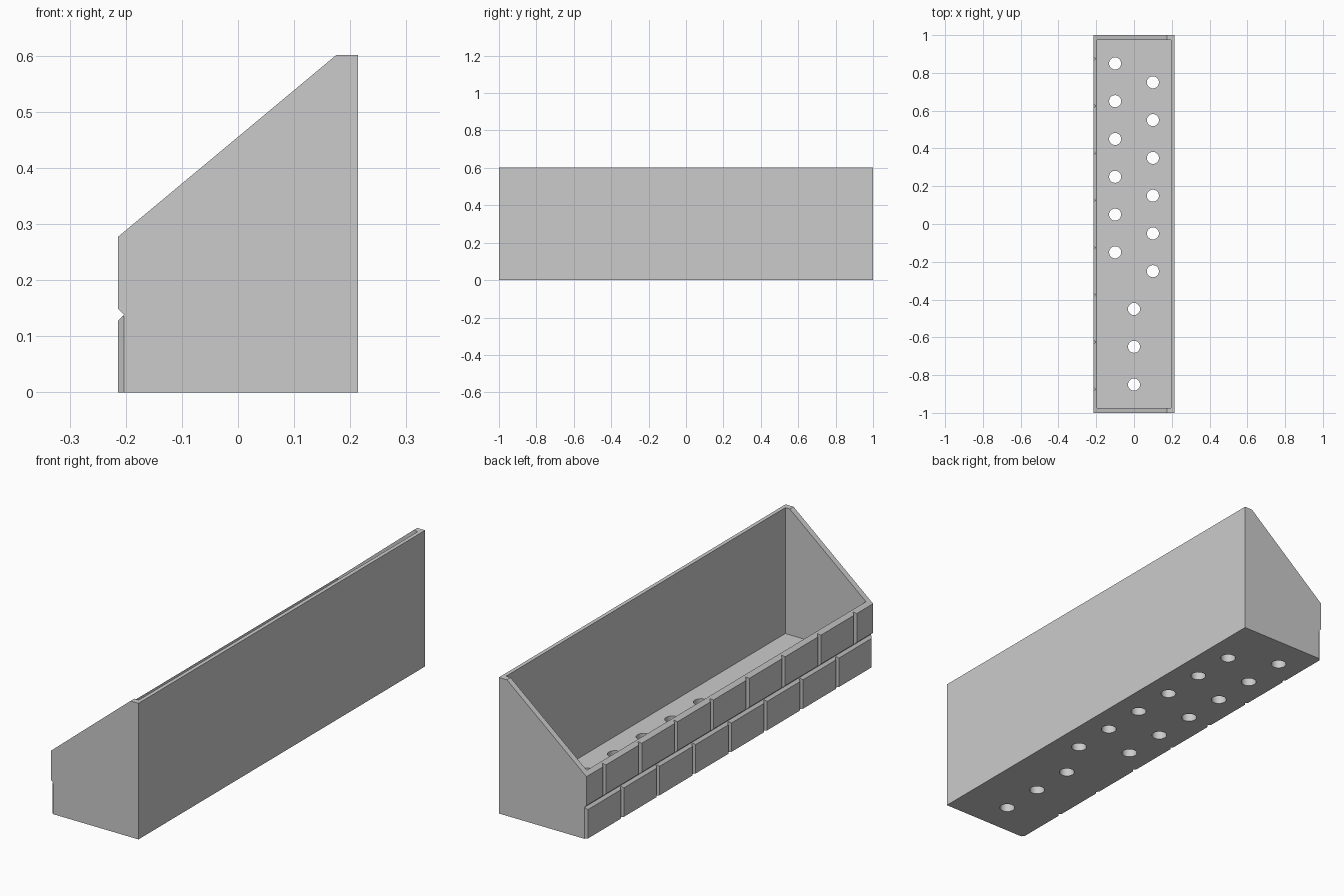
import bpy, bmesh
from mathutils import Vector

cube = bpy.data.objects.get("Cube")
if cube:
    bpy.data.objects.remove(cube, do_unlink=True)

HALF_W, HALF_L, HEIGHT = 0.214, 1.0, 0.601
FRONT_H, FLOOR = 0.277, 0.045
INNER_W, INNER_L = 0.197, 0.974
GROOVE = 0.0107
SEAM_Z = FRONT_H / 2

grey = bpy.data.materials.new("grey plastic")
grey.diffuse_color = (0.6, 0.6, 0.6, 1)
grey.use_nodes = True
grey.node_tree.nodes["Principled BSDF"].inputs["Base Color"].default_value = (0.6, 0.6, 0.6, 1)


def prism(name, profile, sweep):
    """Extrude a closed 3D outline along the sweep vector."""
    bm = bmesh.new()
    face = bm.faces.new([bm.verts.new(p) for p in profile])
    new = bmesh.ops.extrude_face_region(bm, geom=[face])["geom"]
    moved = [v for v in new if isinstance(v, bmesh.types.BMVert)]
    bmesh.ops.translate(bm, verts=moved, vec=Vector(sweep))
    bmesh.ops.recalc_face_normals(bm, faces=bm.faces)
    mesh = bpy.data.meshes.new(name)
    bm.to_mesh(mesh)
    bm.free()
    mesh.materials.append(grey)
    obj = bpy.data.objects.new(name, mesh)
    bpy.context.collection.objects.link(obj)
    return obj


def cut(body, cutter):
    """Subtract the cutter for good and remove it."""
    mod = body.modifiers.new("cut", 'BOOLEAN')
    mod.operation, mod.solver, mod.object = 'DIFFERENCE', 'EXACT', cutter
    bpy.context.view_layer.objects.active = body
    bpy.ops.object.modifier_apply(modifier=mod.name)
    bpy.data.objects.remove(cutter, do_unlink=True)


# Trough body with sloping ends
outline = [(-HALF_W, 0), (HALF_W, 0), (HALF_W, HEIGHT), (0.175, HEIGHT), (-HALF_W, FRONT_H)]
planter = prism("planter_trough", [(x, -HALF_L, z) for x, z in outline], (0, 2 * HALF_L, 0))

# Hollow inside
corners = [(-1, -1), (1, -1), (1, 1), (-1, 1)]
cut(planter, prism("cavity", [(sx * INNER_W, sy * INNER_L, FLOOR) for sx, sy in corners], (0, 0, 1)))

# Horizontal brick seam: V section, widened past the wall so it opens cleanly
tip, mouth = GROOVE - HALF_W, -HALF_W - GROOVE
vee = [(tip, 0), (mouth, 2 * GROOVE), (mouth, -2 * GROOVE)]
cut(planter, prism("seam", [(x, -1.1, SEAM_Z + s) for x, s in vee], (0, 2.2, 0)))

# Vertical brick seams, staggered between the two courses
lower = [(-1 + 0.25 * i, -0.1, SEAM_Z - 0.003) for i in range(9)]
upper = [(-0.875 + 0.25 * i, SEAM_Z + 0.003, 0.4) for i in range(8)]
for y, z0, z1 in lower + upper:
    cut(planter, prism("joint", [(x, y + s, z0) for x, s in vee], (0, 0, z1 - z0)))

# Drain holes through the floor
holes = [(-0.1, 0.85 - 0.2 * i) for i in range(6)]
holes += [(0.1, 0.75 - 0.2 * i) for i in range(6)]
holes += [(0, -0.45 - 0.2 * i) for i in range(3)]
for x, y in holes:
    bpy.ops.mesh.primitive_cylinder_add(vertices=32, radius=0.032, depth=0.3, location=(x, y, 0))
    drill = bpy.context.object
    drill.data.materials.append(grey)
    cut(planter, drill)

# Smooth hole walls, crisp edges elsewhere
bpy.ops.object.select_all(action='DESELECT')
planter.select_set(True)
bpy.context.view_layer.objects.active = planter
bpy.ops.object.shade_smooth_by_angle(angle=0.5)
